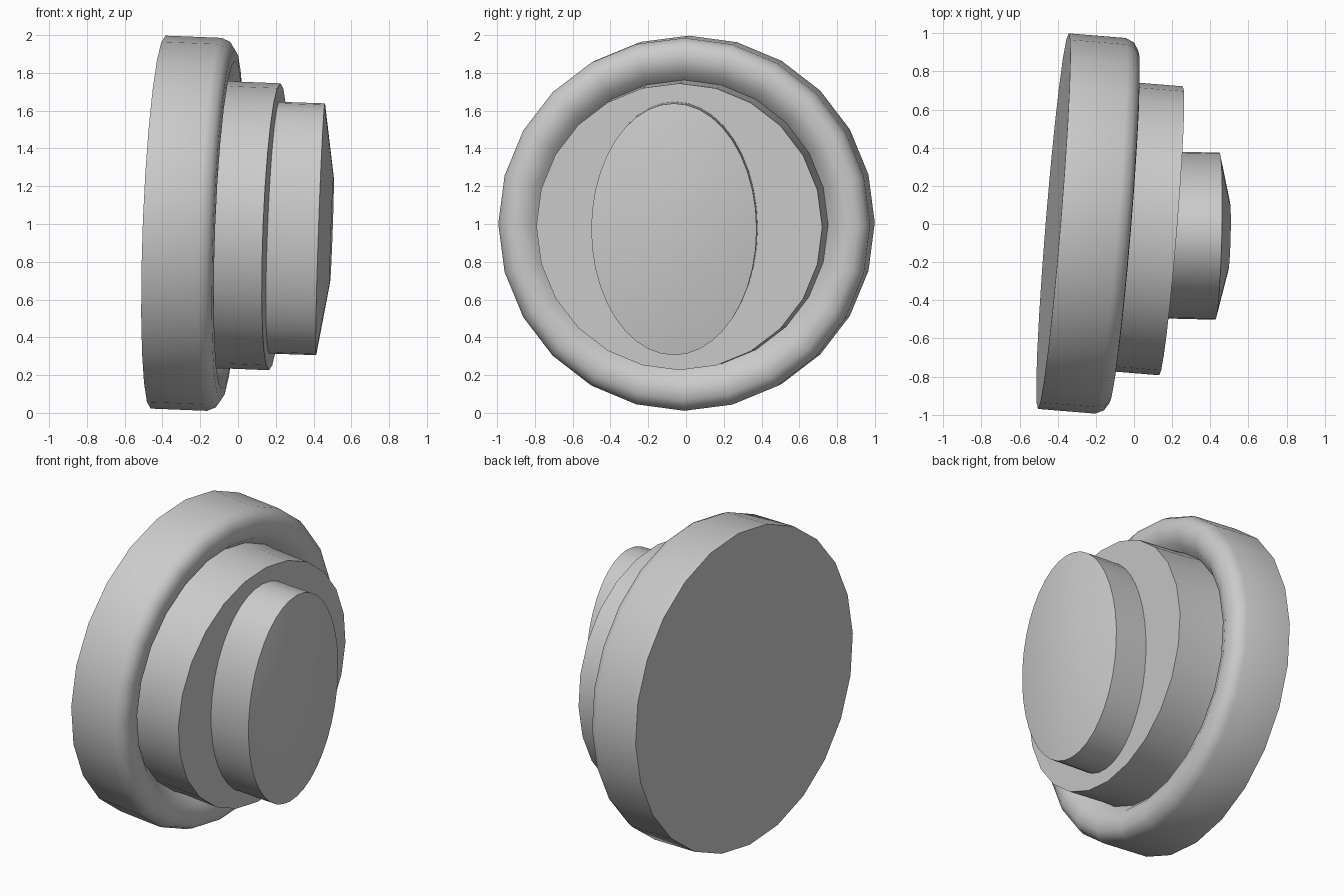
import bpy, bmesh, math
from mathutils import Vector

if "Cube" in bpy.data.objects:
    bpy.data.objects.remove(bpy.data.objects["Cube"])


def lathe(name, profile, centre, axis, sides, ry=1.0, rz=1.0, angle=35):
    """Revolve (radius, height) points around a tilted axis, capped at both ends."""
    n = Vector(axis).normalized()
    v = (Vector((0, 1, 0)) - n * n.y).normalized()
    w = n.cross(v)
    bm = bmesh.new()
    rings = []
    for r, h in profile:
        ring = []
        for i in range(sides):
            a = 2 * math.pi * i / sides
            ring.append(bm.verts.new(Vector(centre) + n * h
                                     + v * (r * ry * math.cos(a)) + w * (r * rz * math.sin(a))))
        rings.append(ring)
    for a, b in zip(rings, rings[1:]):
        for i in range(sides):
            j = (i + 1) % sides
            bm.faces.new((a[i], a[j], b[j], b[i]))
    bm.faces.new(rings[0][::-1])
    bm.faces.new(rings[-1])
    bmesh.ops.recalc_face_normals(bm, faces=bm.faces)
    mesh = bpy.data.meshes.new(name)
    bm.to_mesh(mesh)
    bm.free()
    ob = bpy.data.objects.new(name, mesh)
    bpy.context.collection.objects.link(ob)
    bpy.ops.object.select_all(action='DESELECT')
    ob.select_set(True)
    bpy.context.view_layer.objects.active = ob
    bpy.ops.object.shade_smooth_by_angle(angle=math.radians(angle))
    return ob


tilt = (1, -0.082, -0.04)

# Wide rounded flange with the stepped collar rising from its groove
lathe("flange_and_collar",
      [(0.988, 0), (0.988, 0.30), (0.968, 0.345), (0.93, 0.37), (0.87, 0.375),
       (0.81, 0.35), (0.765, 0.30), (0.76, 0.39), (0.76, 0.62)],
      (-0.423, 0.015, 1.01), tilt, 24, angle=60)

# Oval button with a shallow bevelled front
lathe("oval_button",
      [(1, -0.30), (1, 0), (0.42, 0.06)],
      (0.437, -0.064, 0.972), (1, -0.025, -0.035), 40, 0.438, 0.667)
